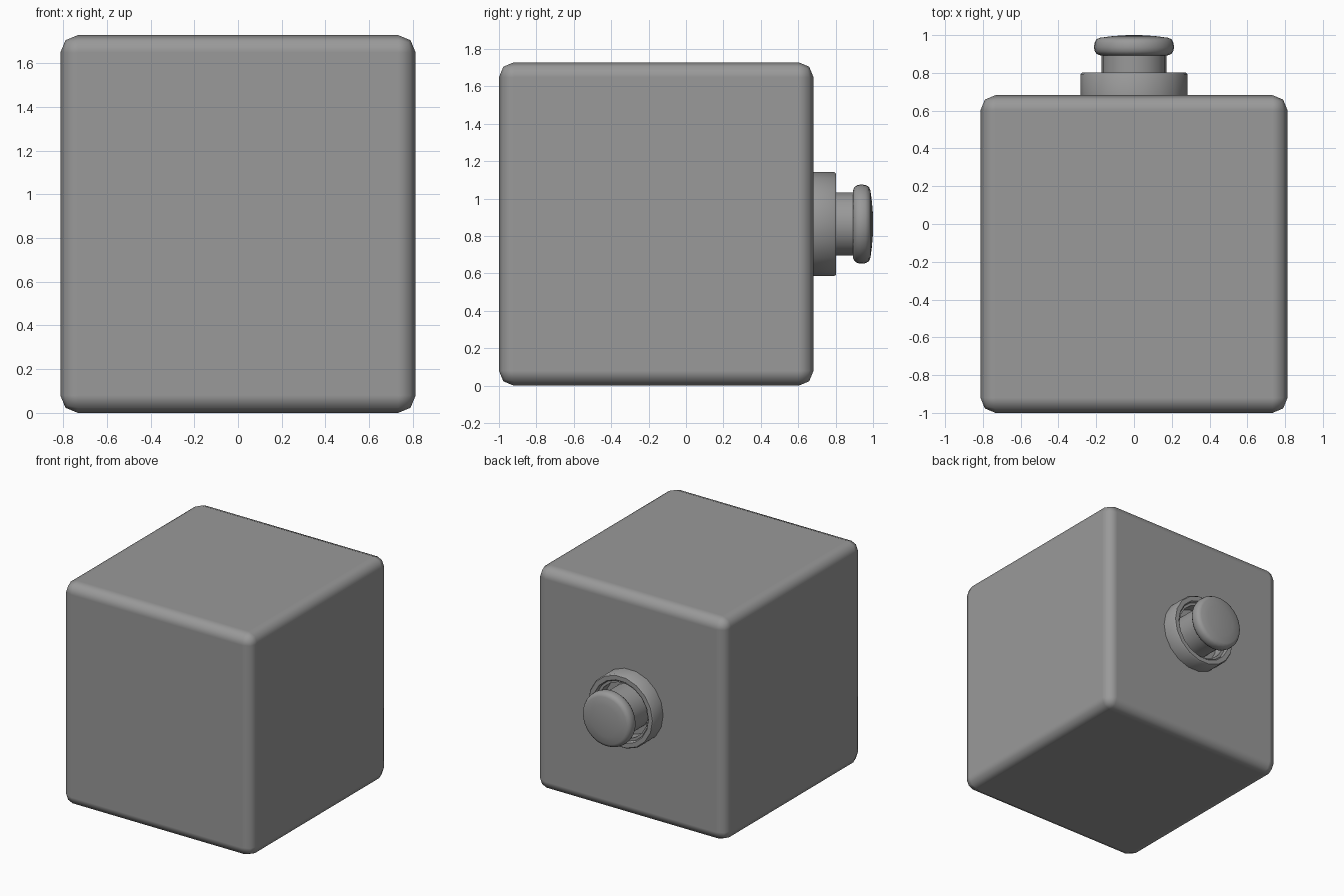
import bpy, bmesh
from math import sin, cos, pi, radians

if "Cube" in bpy.data.objects:
    bpy.data.objects.remove(bpy.data.objects["Cube"])

AXIS_Z = 0.864  # height of the knob axis

# Dark grey used on every part
grey = bpy.data.materials.new("dark_grey")
grey.diffuse_color = (0.32, 0.32, 0.32, 1)
grey.use_nodes = True
grey.node_tree.nodes["Principled BSDF"].inputs["Base Color"].default_value = grey.diffuse_color


def finish(obj, angle):
    obj.data.materials.append(grey)
    bpy.ops.object.select_all(action='DESELECT')
    obj.select_set(True)
    bpy.context.view_layer.objects.active = obj
    bpy.ops.object.shade_smooth_by_angle(angle=radians(angle))


def lathe(name, profile, sides):
    """Revolve (radius, y) points around the y axis; radius 0 closes to a pole."""
    bm = bmesh.new()
    rings = []
    for r, y in profile:
        if r == 0:
            rings.append([bm.verts.new((0, y, AXIS_Z))] * sides)
        else:
            rings.append([bm.verts.new((r * cos(2 * pi * i / sides), y,
                                        AXIS_Z + r * sin(2 * pi * i / sides)))
                          for i in range(sides)])
    for a, b in zip(rings, rings[1:]):
        for i in range(sides):
            j = (i + 1) % sides
            bm.faces.new(dict.fromkeys((a[i], b[i], b[j], a[j])))
    bmesh.ops.recalc_face_normals(bm, faces=bm.faces)
    mesh = bpy.data.meshes.new(name)
    bm.to_mesh(mesh)
    bm.free()
    obj = bpy.data.objects.new(name, mesh)
    bpy.context.collection.objects.link(obj)
    finish(obj, 40)


# Body: rounded block, smooth edges blending into flat sides
bpy.ops.mesh.primitive_cube_add(size=1, location=(0, -0.159, 0.8645))
body = bpy.context.object
body.name = "body"
body.scale = (1.626, 1.682, 1.729)
bpy.ops.object.transform_apply(location=False, rotation=False, scale=True)
bevel = body.modifiers.new("rounded_edges", 'BEVEL')
bevel.width = 0.08
bevel.segments = 2
bevel.harden_normals = True
finish(body, 180)

# Collar: hollow ring with a stepped lip
lathe("collar", [(0.282, 0.67), (0.282, 0.793), (0.274, 0.803), (0.24, 0.803),
                 (0.232, 0.793), (0.232, 0.775), (0.212, 0.775),
                 (0.212, 0.69), (0.15, 0.69)], 18)

# Stem between collar and cap
lathe("stem", [(0.171, 0.68), (0.171, 0.91)], 18)

# Cap: rounded disc with a domed face
lathe("cap", [(0, 0.893), (0.18, 0.893), (0.197, 0.9), (0.208, 0.915),
              (0.212, 0.935), (0.209, 0.96), (0.199, 0.978), (0.18, 0.986),
              (0.12, 0.994), (0.06, 0.999), (0, 1.0)], 32)
